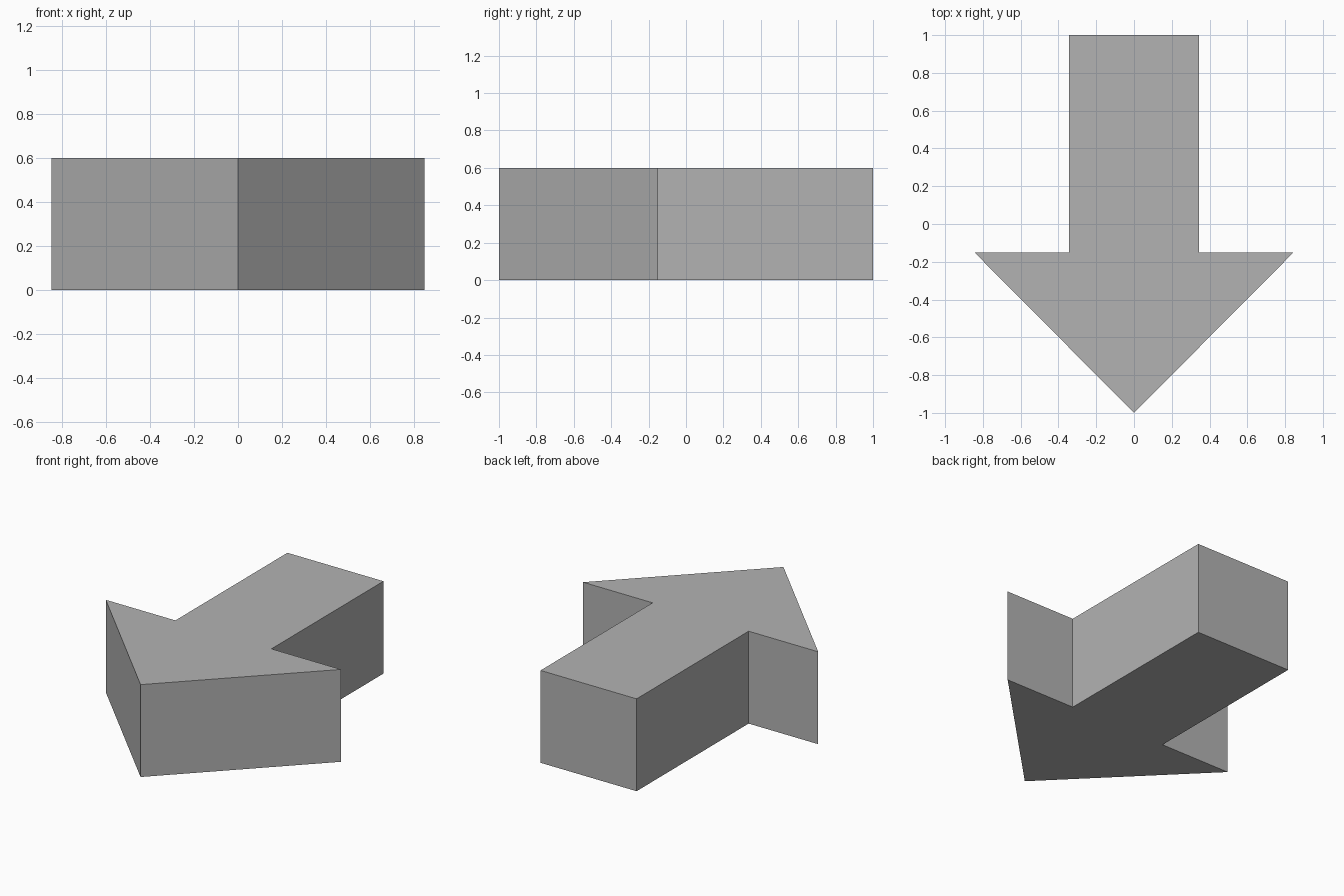
import bpy
import bmesh

cube = bpy.data.objects.get("Cube")
if cube:
    bpy.data.objects.remove(cube, do_unlink=True)

HEIGHT = 0.6

# Plain grey material
grey = bpy.data.materials.new("grey")
grey.use_nodes = True
colour = (0.45, 0.45, 0.45, 1)
grey.diffuse_color = colour
grey.node_tree.nodes["Principled BSDF"].inputs["Base Color"].default_value = colour

# Half outline of the arrow from tip to tail, mirrored across x
half = [(0.845, -0.15), (0.345, -0.15), (0.345, 1)]
outline = [(0, -1)] + half + [(-x, y) for x, y in reversed(half)]

# Extrude the outline into a solid arrow
bm = bmesh.new()
base = bm.faces.new([bm.verts.new((x, y, 0)) for x, y in outline])
top = bmesh.ops.extrude_face_region(bm, geom=[base], use_keep_orig=True)
bmesh.ops.translate(bm, vec=(0, 0, HEIGHT),
                    verts=[v for v in top["geom"] if isinstance(v, bmesh.types.BMVert)])
bmesh.ops.recalc_face_normals(bm, faces=bm.faces)

mesh = bpy.data.meshes.new("arrow")
bm.to_mesh(mesh)
bm.free()
mesh.materials.append(grey)
arrow = bpy.data.objects.new("arrow", mesh)
bpy.context.collection.objects.link(arrow)
